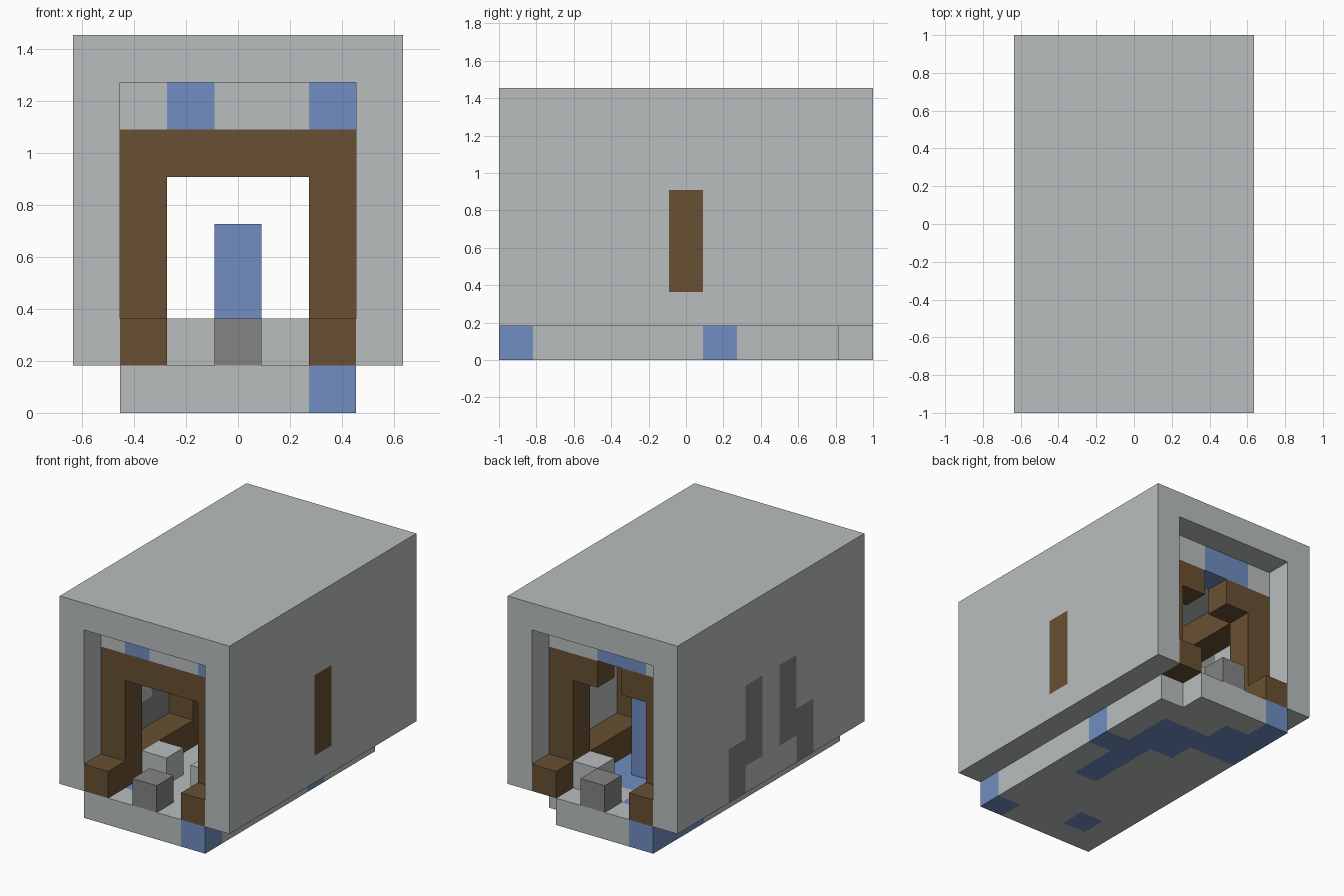
import bpy, bmesh
from mathutils import Vector

if "Cube" in bpy.data.objects:
    bpy.data.objects.remove(bpy.data.objects["Cube"], do_unlink=True)

NX, NY, NZ = 7, 11, 8          # block counts
U = 2 / NY                     # block size


def srgb(r, g, b):
    return tuple(((c / 255 + 0.055) / 1.055) ** 2.4 for c in (r, g, b)) + (1.0,)


def make_material(name, color):
    mat = bpy.data.materials.new(name)
    mat.use_nodes = True
    mat.diffuse_color = color
    bsdf = next(n for n in mat.node_tree.nodes if n.type == 'BSDF_PRINCIPLED')
    bsdf.inputs["Base Color"].default_value = color
    bsdf.inputs["Roughness"].default_value = 0.9
    return mat


STONE, SLATE, WATER, WOOD = range(4)
materials = [make_material("pale_stone", srgb(186, 190, 190)),
             make_material("grey_slate", srgb(132, 132, 132)),
             make_material("water_blue", srgb(112, 141, 194)),
             make_material("brown_wood", srgb(104, 80, 50))]

blocks = {}                    # cell -> (part, colour)


def fill(part, color, xs, ys, zs):
    """Fill a range of cells; single numbers mean one layer."""
    spans = [range(s, s + 1) if isinstance(s, int) else range(s[0], s[1] + 1)
             for s in (xs, ys, zs)]
    for x in spans[0]:
        for y in spans[1]:
            for z in spans[2]:
                blocks[x, y, z] = (part, color)


# Outer shell: side walls and roof
for side in (0, 6):
    fill("shell", STONE, side, (0, 10), (1, 7))
fill("shell", STONE, (1, 5), (0, 10), 7)

# Wall markings
fill("shell", WOOD, 6, 5, (2, 4))
for upper, lower in ((4, 3), (6, 7)):
    fill("shell", SLATE, 0, upper, (2, 4))
    fill("shell", SLATE, 0, lower, (1, 2))

# Floor with one missing corner and a pool running through it
fill("floor", STONE, (1, 5), (0, 10), 0)
del blocks[5, 10, 0]
for xs, ys in ((5, 0), (2, 1), (5, 6), (4, (4, 8)), (3, (7, 8)),
               (2, (8, 9)), (1, (8, 10))):
    fill("floor", WATER, xs, ys, 0)

# Inner ceiling
fill("ceiling", STONE, (1, 5), (1, 9), 6)
for xs, y in ((2, 1), (5, 1), ((2, 3), 9)):
    fill("ceiling", WATER, xs, y, 6)

# Timber frame: three arches joined by rails
for y in (1, 5, 9):
    fill("timber_frame", WOOD, (1, 5), y, 5)
for x in (1, 5):
    fill("timber_frame", WOOD, x, (0, 10), 1)
    fill("timber_frame", WOOD, x, (1, 9), 5)
    for y in (1, 5, 9):
        fill("timber_frame", WOOD, x, y, (1, 5))
del blocks[3, 9, 5]            # broken back lintel

# Rubble blocks and the falling water
for y in (0, 10):
    fill("door_stones", SLATE, 3, y, 1)
for x, y in ((2, 2), (4, 2), (4, 9)):
    fill("rubble", STONE, x, y, 1)
fill("water_column", WATER, 3, 7, (1, 3))


def build(part):
    bm = bmesh.new()
    verts = {}

    def vert(corner):
        if corner not in verts:
            x, y, z = corner
            verts[corner] = bm.verts.new(Vector((x - NX / 2, y - NY / 2, z)) * U)
        return verts[corner]

    for cell, (owner, color) in blocks.items():
        if owner != part:
            continue
        for axis in range(3):
            a, b = (axis + 1) % 3, (axis + 2) % 3
            for step in (0, 1):
                near = list(cell)
                near[axis] += 2 * step - 1
                if tuple(near) in blocks:
                    continue   # hidden between two blocks
                loop = []
                for da, db in ((0, 0), (1, 0), (1, 1), (0, 1)):
                    c = list(cell)
                    c[axis] += step
                    c[a] += da
                    c[b] += db
                    loop.append(vert(tuple(c)))
                face = bm.faces.new(loop if step else loop[::-1])
                face.material_index = color
    # Merge flat areas of one colour
    bmesh.ops.dissolve_limit(bm, angle_limit=0.01, verts=bm.verts[:],
                             edges=bm.edges[:], delimit={'MATERIAL'})
    mesh = bpy.data.meshes.new(part)
    bm.to_mesh(mesh)
    bm.free()
    for mat in materials:
        mesh.materials.append(mat)
    bpy.context.collection.objects.link(bpy.data.objects.new(part, mesh))


for part in sorted({owner for owner, _ in blocks.values()}):
    build(part)
